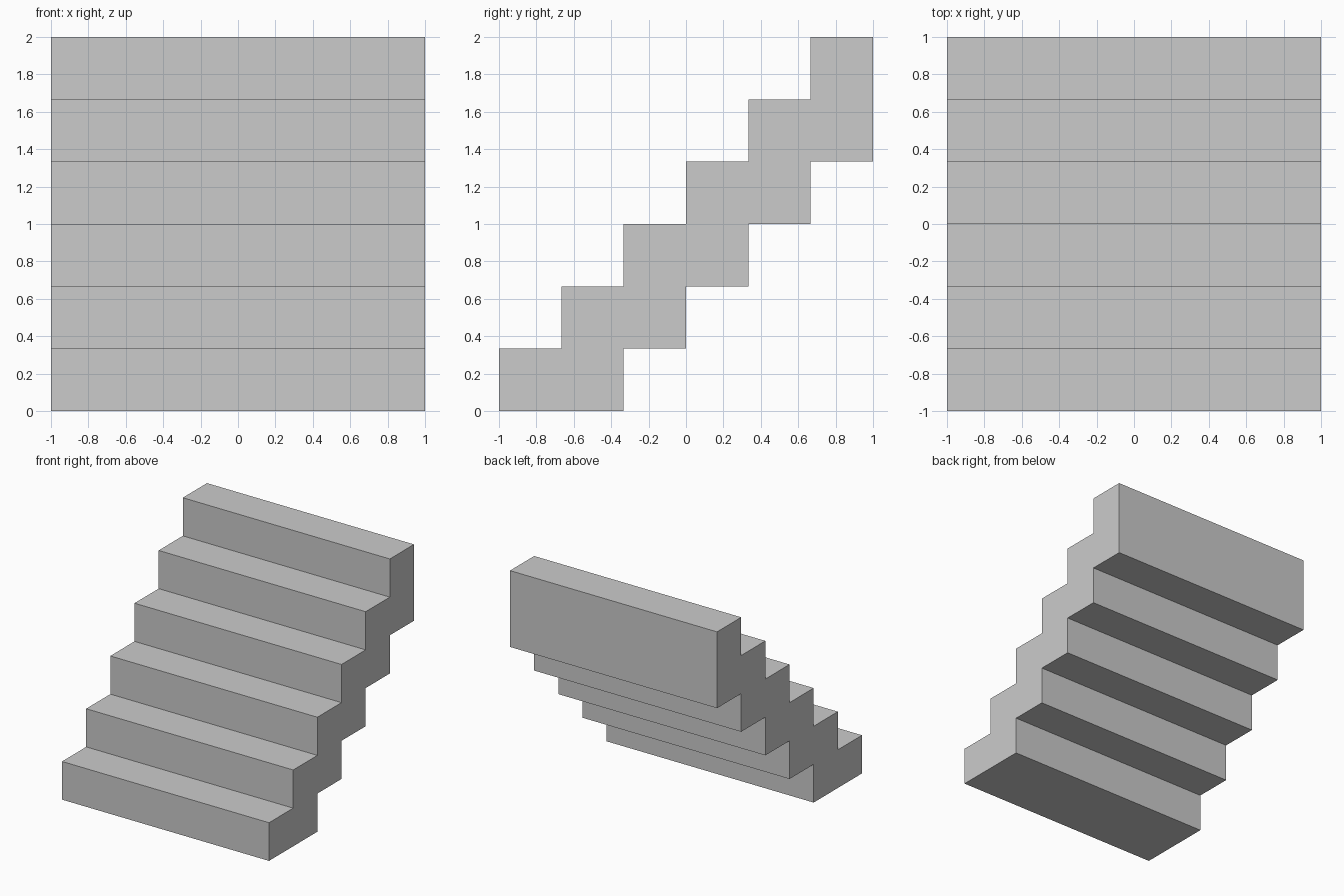
import bpy
import bmesh

if "Cube" in bpy.data.objects:
    bpy.data.objects.remove(bpy.data.objects["Cube"])

STEPS = 6
S = 2 / STEPS          # tread depth and riser height
HALF_WIDTH = 1.0

# Side profile (y, z): up the treads, then back down the stepped underside
profile = []
for i in range(STEPS):
    y = -1 + i * S
    profile += [(y, i * S), (y, (i + 1) * S)]
profile.append((1, 2))
for i in range(STEPS - 2, 0, -1):
    y = -1 + (i + 1) * S
    profile += [(y + S, i * S), (y, i * S)]
profile.append((-1 + 2 * S, 0))

# Extrude the profile across the stair width
bm = bmesh.new()
side = bm.faces.new([bm.verts.new((-HALF_WIDTH, y, z)) for y, z in profile])
ext = bmesh.ops.extrude_face_region(bm, geom=[side])
verts = [g for g in ext["geom"] if isinstance(g, bmesh.types.BMVert)]
bmesh.ops.translate(bm, verts=verts, vec=(2 * HALF_WIDTH, 0, 0))
bmesh.ops.recalc_face_normals(bm, faces=bm.faces[:])

mesh = bpy.data.meshes.new("staircase")
bm.to_mesh(mesh)
bm.free()

# Plain grey colour
grey = bpy.data.materials.new("light_grey")
grey.diffuse_color = (0.6, 0.6, 0.6, 1)
grey.use_nodes = True
grey.node_tree.nodes["Principled BSDF"].inputs["Base Color"].default_value = grey.diffuse_color
mesh.materials.append(grey)

stairs = bpy.data.objects.new("staircase", mesh)
bpy.context.collection.objects.link(stairs)
